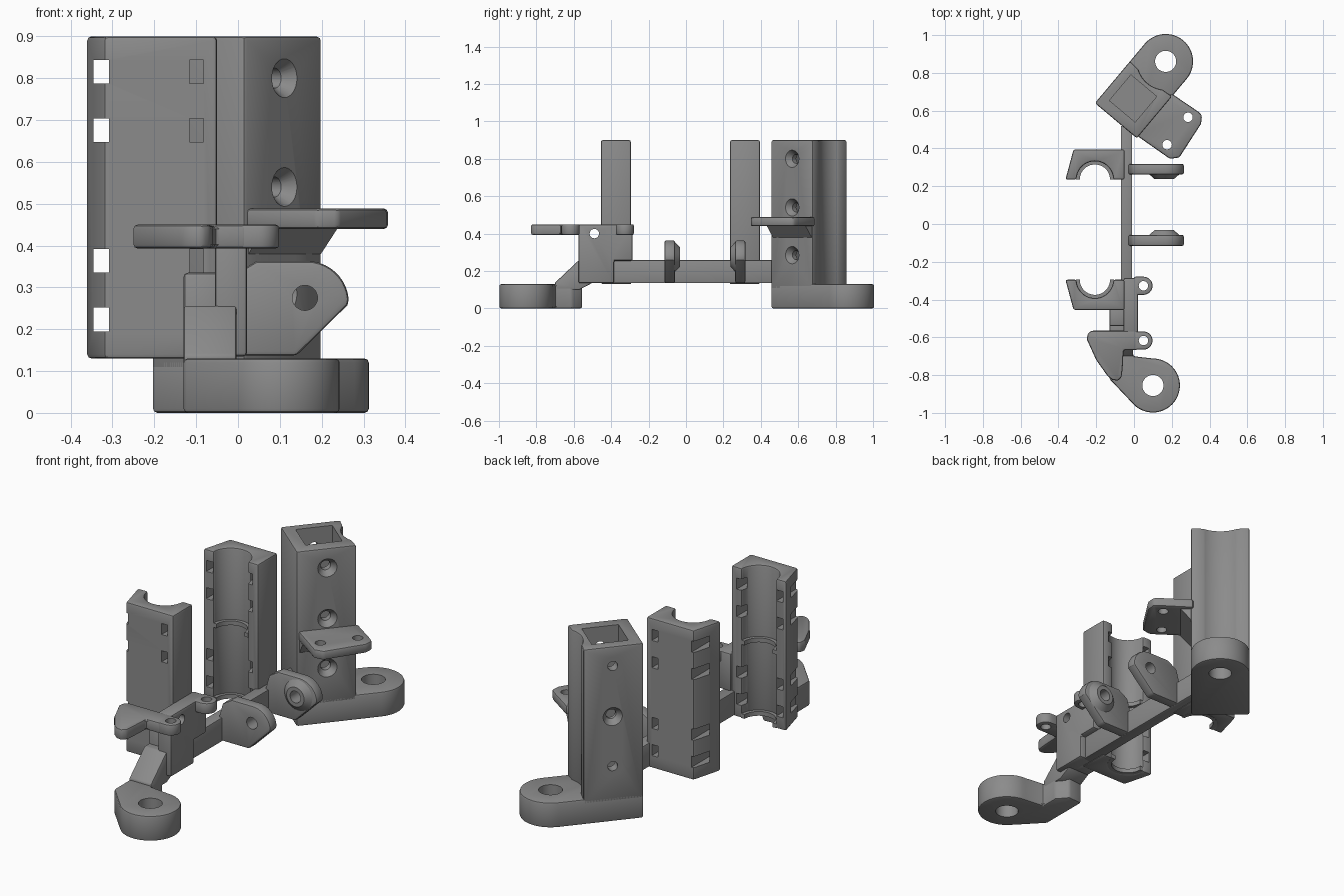
import bpy, bmesh, math
from mathutils import Matrix, Vector

if "Cube" in bpy.data.objects:
    bpy.data.objects.remove(bpy.data.objects["Cube"])

grey = bpy.data.materials.new("mid grey")
grey.diffuse_color = (0.26, 0.26, 0.26, 1)
grey.use_nodes = True
grey.node_tree.nodes["Principled BSDF"].inputs["Base Color"].default_value = grey.diffuse_color

# Profile orientations: flat (xy -> z), upright (xz -> y), sideways (yz -> x)
FLAT = Matrix.Identity(4)
UPRIGHT = Matrix(((1, 0, 0, 0), (0, 0, 1, 0), (0, 1, 0, 0), (0, 0, 0, 1)))
SIDEWAYS = Matrix(((0, 0, 1, 0), (1, 0, 0, 0), (0, 1, 0, 0), (0, 0, 0, 1)))
# Local frame of the rotated tower
TOWER = Matrix.Translation((-0.207, 0.64, 0)) @ Matrix.Rotation(math.radians(-40), 4, 'Z')


def finish(name, bm, mat, bevel=0.0):
    bm.transform(mat)
    bmesh.ops.recalc_face_normals(bm, faces=bm.faces)
    me = bpy.data.meshes.new(name)
    bm.to_mesh(me)
    bm.free()
    me.materials.append(grey)
    ob = bpy.data.objects.new(name, me)
    bpy.context.collection.objects.link(ob)
    if bevel:
        m = ob.modifiers.new("bevel", 'BEVEL')
        m.width, m.segments, m.limit_method = bevel, 2, 'ANGLE'
        m.angle_limit = math.radians(35)
        apply(ob, m)
    return ob


def apply(ob, m):
    bpy.context.view_layer.objects.active = ob
    bpy.ops.object.modifier_apply(modifier=m.name)


def prism(name, pts, lo, hi, mat=FLAT, bevel=0.01):
    bm = bmesh.new()
    face = bm.faces.new([bm.verts.new((a, b, lo)) for a, b in pts])
    ext = bmesh.ops.extrude_face_region(bm, geom=[face])["geom"]
    bmesh.ops.translate(bm, verts=[v for v in ext if isinstance(v, bmesh.types.BMVert)],
                        vec=(0, 0, hi - lo))
    return finish(name, bm, mat, bevel)


def rect(a0, a1, b0, b1):
    return [(a0, b0), (a1, b0), (a1, b1), (a0, b1)]


def arc(cx, cy, r, start, end, n=20):
    angles = [math.radians(start + (end - start) * i / n) for i in range(n + 1)]
    return [(cx + r * math.cos(t), cy + r * math.sin(t)) for t in angles]


def rod(name, p, q, r1, r2, mat=FLAT):
    p, q = Vector(p), Vector(q)
    bm = bmesh.new()
    bmesh.ops.create_cone(bm, cap_ends=True, segments=32, radius1=r1, radius2=r2,
                          depth=(q - p).length)
    turn = (q - p).to_track_quat('Z', 'Y').to_matrix().to_4x4()
    return finish(name, bm, mat @ Matrix.Translation((p + q) / 2) @ turn)


def cut(ob, *cutters):
    for c in cutters:
        m = ob.modifiers.new("cut", 'BOOLEAN')
        m.operation, m.solver, m.object = 'DIFFERENCE', 'EXACT', c
        apply(ob, m)
        bpy.data.objects.remove(c)


# Rear tower: square tube, scooped where it faces the foot hole
scoop = arc(0.145, 0.41, 0.15, 307, 233)
scoop = [p for p in scoop if p[1] < 0.2899]
tower = prism("tower", [(0, 0), (0.29, 0), (0.29, 0.29)] + scoop + [(0, 0.29)], 0.1, 0.9, TOWER)
cut(tower, prism("pocket", rect(0.05, 0.228, 0.06, 0.237), 0.13, 1.0, TOWER, 0))
for z in (0.80, 0.54, 0.285):
    cut(tower,
        rod("bore", (-0.1, 0.149, z), (0.4, 0.149, z), 0.024, 0.024, TOWER),
        rod("sink", (-0.002, 0.149, z), (0.033, 0.149, z), 0.048, 0.022, TOWER),
        rod("sink", (0.292, 0.149, z), (0.257, 0.149, z), 0.048, 0.022, TOWER))

# Rear foot with mounting hole
foot = prism("rear_foot", [(0, 0), (0.29, 0)] + arc(0.145, 0.41, 0.145, 0, 180, 32),
             0, 0.13, TOWER)
cut(foot, rod("bore", (0.145, 0.41, -1), (0.145, 0.41, 1), 0.056, 0.056, TOWER))

# Tab on the tower, with a sloped support below
tab = prism("tower_tab", [(0.17, 0.67), (0.2, 0.69), (0.34, 0.595), (0.36, 0.575), (0.355, 0.53),
                          (0.24, 0.352), (0.19, 0.345), (0.012, 0.47), (0.0, 0.52)], 0.44, 0.488)
for x, y in ((0.286, 0.565), (0.175, 0.42)):
    cut(tab, rod("bore", (x, y, 0), (x, y, 1), 0.025, 0.025))
prism("tab_support", [(0.28, 0.38), (0.29, 0.38), (0.345, 0.445), (0.28, 0.445)], 0.015, 0.285,
      TOWER @ UPRIGHT, 0)

# Long connecting beam
prism("beam", rect(-0.07, -0.01, 0.135, 0.258), -0.45, 0.52, UPRIGHT, 0.006)

# Pair of half-round holders facing each other, with inner ribs and tie slots
for name, face, s in (("rear_holder", 0.235, 1), ("front_holder", -0.295, -1)):
    def place(pts):
        return [(x, face + s * y) for x, y in pts]
    body = [(-0.363, 0), (-0.32, 0.16), (-0.05, 0.16), (-0.05, 0)]
    holder = prism(name, place(body + arc(-0.207, 0, 0.097, 0, 180, 28)), 0.13, 0.9)
    for z in (0.787, 0.647, 0.335, 0.195):
        for x0, x1 in ((-0.345, -0.308), (-0.116, -0.082)):
            cut(holder, prism("slot", place(rect(x0, x1, -0.1, 0.3)), z, z + 0.057, FLAT, 0))
    for z in (0.132, 0.51):
        prism(name + "_rib", place(arc(-0.207, 0, 0.1, 0, 180, 28)
                                   + arc(-0.207, 0, 0.08, 180, 0, 28)), z, z + 0.022, FLAT, 0)

# Two pivot lugs with tapered bosses facing each other
ear = [(-0.03, 0.137), (0.14, 0.137), (0.262, 0.258)] + arc(0.165, 0.263, 0.1, 5, 90, 10) \
    + [(0.045, 0.363), (-0.01, 0.33), (-0.03, 0.258)]
for name, y0, y1, tip in (("rear_lug", 0.262, 0.318, 0.237), ("front_lug", -0.116, -0.058, -0.031)):
    lug = prism(name, ear, y0, y1, UPRIGHT)
    base = y0 if tip < y0 else y1
    mid = (y0 + y1) / 2
    boss = rod(name + "_boss", (0.16, mid + (base - mid) * 0.9, 0.275), (0.16, tip, 0.275),
               0.082, 0.05)
    for ob in (lug, boss):
        cut(ob, rod("bore", (0.16, -1, 0.275), (0.16, 1, 0.275), 0.03, 0.03))

# Front block beside the front holder
block = prism("front_block", [(-0.575, 0.135), (-0.385, 0.135), (-0.385, 0.255), (-0.285, 0.255),
                              (-0.285, 0.45), (-0.575, 0.45)], -0.055, 0.022, SIDEWAYS)
cut(block, rod("bore", (-1, -0.49, 0.4), (1, -0.49, 0.4), 0.025, 0.025))
prism("block_web", rect(-0.13, -0.04, -0.54, -0.44), 0.135, 0.335)

# Front wing plate and its two eyelets
prism("wing_plate", [(0.02, -0.565), (-0.225, -0.565), (-0.245, -0.58), (-0.25, -0.61),
                     (-0.2, -0.72), (-0.14, -0.805), (-0.115, -0.825), (-0.085, -0.83),
                     (-0.065, -0.81), (-0.06, -0.76), (-0.055, -0.667), (0.02, -0.667)],
      0.393, 0.45)
for name, y in (("front_eyelet", -0.617), ("rear_eyelet", -0.327)):
    eyelet = prism(name, [(0.0, y + 0.048), (0.0, y - 0.048)] + arc(0.05, y, 0.048, -90, 90),
                   0.393, 0.45, FLAT, 0.008)
    cut(eyelet, rod("bore", (0.05, y, 0), (0.05, y, 1), 0.025, 0.025))

# Sloped strut down to the front foot
prism("strut", [(-0.70, 0.1), (-0.70, 0.138), (-0.575, 0.256), (-0.5, 0.256), (-0.5, 0.137),
                (-0.57, 0.1)], -0.13, -0.004, SIDEWAYS, 0.006)

# Front foot with mounting hole
foot = prism("front_foot", [(-0.13, -0.82), (-0.13, -0.56), (-0.05, -0.555), (-0.004, -0.61),
                            (-0.004, -0.7)][::-1] + arc(0.1, -0.855, 0.143, 225, 450, 32)
             , 0, 0.13)
cut(foot, rod("bore", (0.1, -0.855, -1), (0.1, -0.855, 1), 0.056, 0.056))

# Smooth curved faces, keep edges crisp
for ob in bpy.context.scene.objects:
    ob.select_set(True)
bpy.ops.object.shade_smooth_by_angle(angle=math.radians(30))
